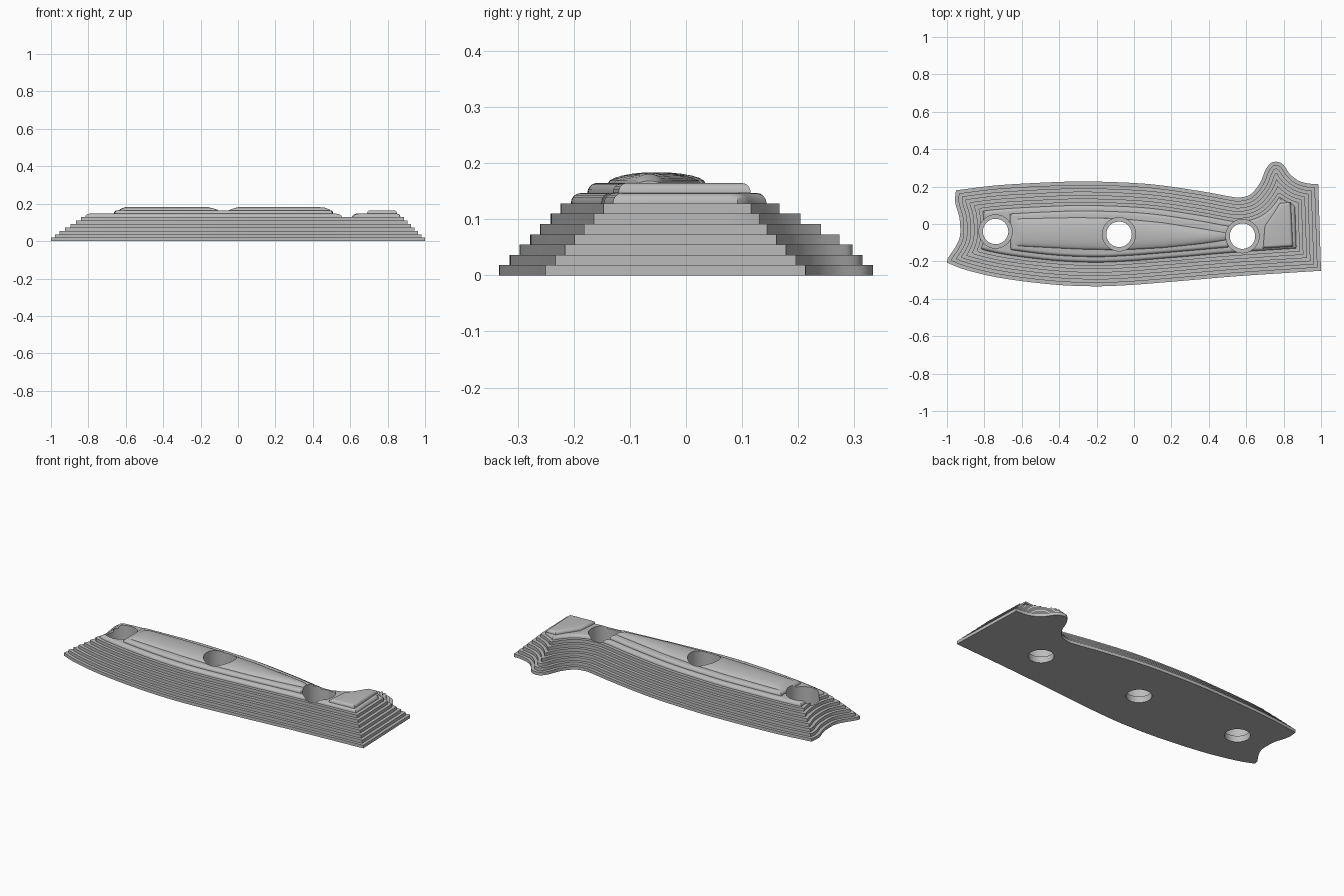
import bpy, bmesh, math
from mathutils import Vector
from mathutils.geometry import intersect_point_line

cube = bpy.data.objects.get("Cube")
if cube:
    bpy.data.objects.remove(cube, do_unlink=True)

STEP = 0.0183
mat = bpy.data.materials.new("plain grey")
mat.use_nodes = True
grey = (0.5, 0.5, 0.5, 1)
mat.diffuse_color = grey
mat.node_tree.nodes["Principled BSDF"].inputs["Base Color"].default_value = grey

# Outline chains, counterclockwise, each smooth between two sharp corners
lower_edge = [(-1, -.207), (-.9, -.245), (-.717, -.288), (-.45, -.322), (-.22, -.333),
              (-.02, -.326), (.246, -.305), (.567, -.278), (1, -.25)]
guard_end = [(1, -.25), (.985, .213)]
upper_edge = [(.985, .213), (.93, .217), (.877, .233), (.834, .267), (.797, .318), (.76, .333),
              (.727, .322), (.7, .283), (.674, .22), (.625, .16), (.567, .142), (.513, .147),
              (.353, .176), (.085, .213), (-.21, .227), (-.395, .225), (-.717, .208), (-.952, .18)]
tail_end = [(-.952, .18), (-.957, .13), (-.95, .09), (-.933, .03), (-.93, -.06),
            (-.952, -.118), (-.993, -.18), (-1, -.207)]


def smooth_chain(points, n=7):
    """Catmull-Rom samples, leaving out the last point."""
    p = [Vector(q) for q in points]
    p = [2 * p[0] - p[1]] + p + [2 * p[-1] - p[-2]]
    out = []
    for a, b, c, d in zip(p, p[1:], p[2:], p[3:]):
        for i in range(n):
            t = i / n
            out.append(b + (c - a) * t / 2 + (2 * a - 5 * b + 4 * c - d) * t * t / 2
                       + (3 * b - a - 3 * c + d) * t ** 3 / 2)
    return out


def offset(points, dist):
    """Move every corner inward along its mitre."""
    out = []
    for i, p in enumerate(points):
        u = (p - points[i - 1]).normalized()
        v = (points[(i + 1) % len(points)] - p).normalized()
        a, b = Vector((-u.y, u.x)), Vector((-v.y, v.x))
        out.append(p + (a + b) * dist / max(1 + a.dot(b), 0.3))
    return out


def gap(p, a, b):
    q, t = intersect_point_line(p, a, b)
    q = a if t < 0 else b if t > 1 else Vector(q[:2])
    return (p - q).length


def inset(points, dist):
    """Inward offset with the folded-over parts removed."""
    if dist == 0:
        return points
    edges = list(zip(points, points[1:] + points[:1]))
    kept = []
    for p in offset(points, dist):
        if kept and (p - kept[-1]).length < 0.004:
            continue
        if min(gap(p, a, b) for a, b in edges) > dist - 0.0005:
            kept.append(p)
    return kept


def make(name, rings):
    """Closed solid from equal-length rings of 3D points."""
    bm = bmesh.new()
    loops = [[bm.verts.new(p) for p in ring] for ring in rings]
    bm.faces.new(loops[0][::-1])
    bm.faces.new(loops[-1])
    for lo, hi in zip(loops, loops[1:]):
        for i in range(len(lo)):
            bm.faces.new((lo[i - 1], lo[i], hi[i], hi[i - 1]))
    bmesh.ops.recalc_face_normals(bm, faces=bm.faces)
    mesh = bpy.data.meshes.new(name)
    bm.to_mesh(mesh)
    bm.free()
    mesh.materials.append(mat)
    ob = bpy.data.objects.new(name, mesh)
    bpy.context.collection.objects.link(ob)
    return ob


def slab(name, points, z0, z1, radius=0):
    """Flat layer, with an optional rounded upper rim."""
    rings = [[(*p, z0) for p in points]]
    steps = 5 if radius else 0
    for k in range(steps + 1):
        a = k / max(steps, 1) * math.pi / 2
        ring = offset(points, radius * (1 - math.cos(a)))
        z = z1 - radius * (1 - math.sin(a))
        if z > z0 + 0.0005:
            rings.append([(*p, z) for p in ring])
    return make(name, rings)


def circle(x, y, r, n=48):
    return [Vector((x + r * math.cos(i * math.tau / n), y + r * math.sin(i * math.tau / n)))
            for i in range(n)]


outline = sum((smooth_chain(c) for c in (lower_edge, guard_end, upper_edge, tail_end)), [])

# Stepped layers
narrow, wide = [], []
for k in range(7):
    ob = slab(f"handle_layer_{k + 1}", inset(outline, STEP * k), STEP * k, STEP * (k + 1))
    (narrow if k < 2 else wide).append(ob)

# Rounded upper layers: shoulder, grip and guard pad
wide.append(slab("rounded_shoulder", inset(outline, STEP * 7), STEP * 7, STEP * 8, 0.017))
grip = [p for p in inset(outline, STEP * 8.6) if -.67 < p.x < .54]
wide.append(slab("grip_panel", grip, STEP * 8, STEP * 9, 0.017))
pad = [Vector(p) for p in ((.69, -.13), (.85, -.12), (.838, .115), (.78, .112), (.755, .07), (.7, -.01))]
wide.append(slab("guard_pad", pad, STEP * 8, STEP * 9, 0.016))

# Domed ridge: stations of x, centre y, half width, height
stations = [(-.64, -.045, .07, .001), (-.62, -.045, .072, .012), (-.6, -.045, .074, .019),
            (-.3, -.05, .085, .02), (-.08, -.055, .085, .02), (.15, -.06, .068, .02),
            (.35, -.065, .042, .019), (.46, -.066, .025, .017), (.5, -.067, .018, .001)]
rings = []
for x, y, w, h in stations:
    arc = [(x, y - w * math.cos(math.pi * i / 12), STEP * 9 - .001 + h * math.sin(math.pi * i / 12))
           for i in range(13)]
    rings.append([(x, y + w, STEP * 8.5), (x, y - w, STEP * 8.5)] + arc)
wide.append(make("domed_ridge", rings))

# Bolt holes: narrow through the lowest layers, wide above
for radius, parts in ((0.068, narrow), (0.089, wide)):
    for x, y in ((-.74, -.04), (-.08, -.055), (.58, -.065)):
        cutter = slab("hole_cutter", circle(x, y, radius), -.1, .4)
        cutter.hide_render = True
        for ob in parts:
            bpy.context.view_layer.objects.active = ob
            mod = ob.modifiers.new("bolt_hole", 'BOOLEAN')
            mod.operation = 'DIFFERENCE'
            mod.solver = 'EXACT'
            mod.object = cutter
            bpy.ops.object.modifier_apply(modifier=mod.name)
        bpy.data.objects.remove(cutter, do_unlink=True)

# Smooth shading with sharp steps
bpy.ops.object.select_all(action='DESELECT')
for ob in narrow + wide:
    ob.select_set(True)
    bpy.context.view_layer.objects.active = ob
bpy.ops.object.shade_smooth_by_angle(angle=math.radians(35))
